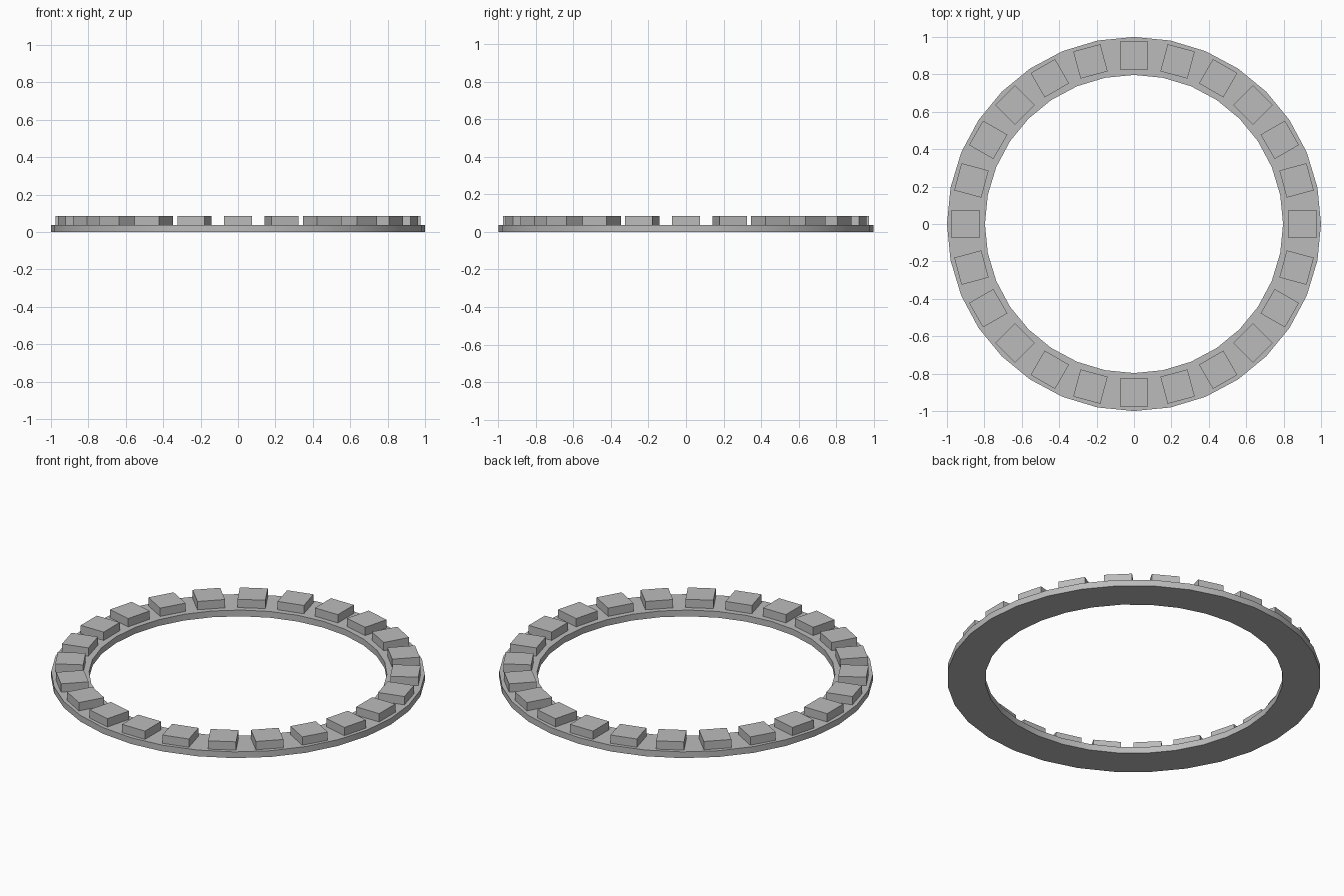
import bpy
import bmesh
import math
from mathutils import Matrix

cube = bpy.data.objects.get("Cube")
if cube:
    bpy.data.objects.remove(cube, do_unlink=True)

RING_SIDES = 32
RING_OUTER, RING_INNER, RING_TOP = 1.0, 0.797, 0.037
BLOCK_COUNT = 24
BLOCK_SIZE, BLOCK_RADIUS, BLOCK_TOP = 0.15, 0.9, 0.086

grey = bpy.data.materials.new("plain grey")
grey.use_nodes = True
colour = (0.5, 0.5, 0.5, 1)
grey.diffuse_color = colour
grey.node_tree.nodes["Principled BSDF"].inputs["Base Color"].default_value = colour


def add_object(name, bm):
    bmesh.ops.recalc_face_normals(bm, faces=bm.faces)
    mesh = bpy.data.meshes.new(name)
    bm.to_mesh(mesh)
    bm.free()
    mesh.materials.append(grey)
    obj = bpy.data.objects.new(name, mesh)
    bpy.context.collection.objects.link(obj)
    return obj


# Flat base ring: a rectangular section carried round the circle
bm = bmesh.new()
section = [(RING_OUTER, 0), (RING_OUTER, RING_TOP), (RING_INNER, RING_TOP), (RING_INNER, 0)]
loops = []
for i in range(RING_SIDES):
    a = math.tau * i / RING_SIDES
    loops.append([bm.verts.new((r * math.cos(a), r * math.sin(a), z)) for r, z in section])
for i, loop in enumerate(loops):
    after = loops[(i + 1) % RING_SIDES]
    for j in range(4):
        k = (j + 1) % 4
        bm.faces.new((loop[j], after[j], after[k], loop[k]))
ring = add_object("base_ring", bm)
bpy.ops.object.select_all(action="DESELECT")
ring.select_set(True)
bpy.context.view_layer.objects.active = ring
bpy.ops.object.shade_smooth_by_angle(angle=math.radians(30))

# Square blocks standing evenly round the ring
height = BLOCK_TOP - RING_TOP
for i in range(BLOCK_COUNT):
    bm = bmesh.new()
    place = (Matrix.Rotation(math.tau * i / BLOCK_COUNT, 4, "Z")
             @ Matrix.Translation((BLOCK_RADIUS, 0, RING_TOP + height / 2))
             @ Matrix.Diagonal((BLOCK_SIZE, BLOCK_SIZE, height, 1)))
    bmesh.ops.create_cube(bm, size=1, matrix=place)
    add_object(f"block_{i + 1}", bm)
